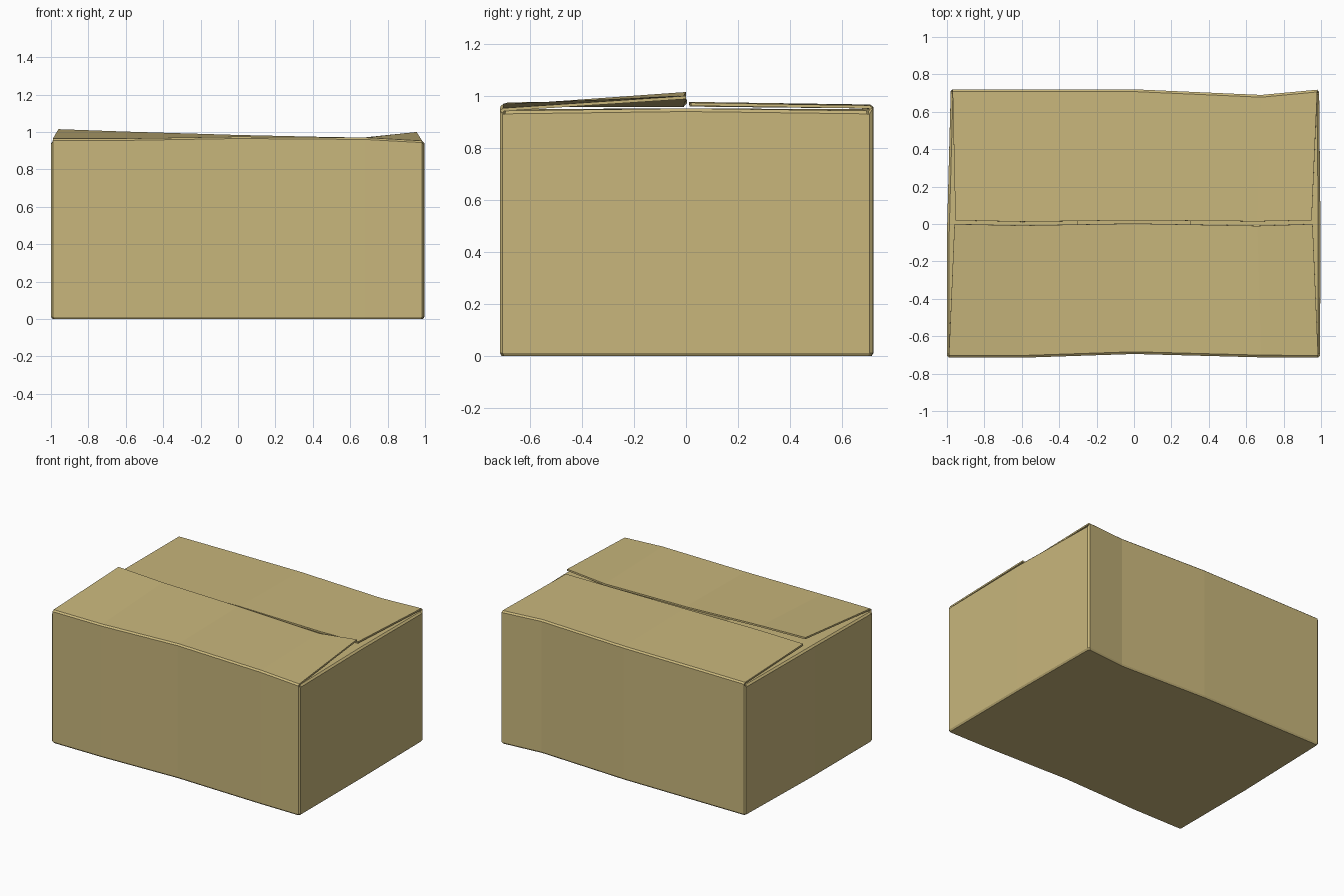
import bpy

if "Cube" in bpy.data.objects:
    bpy.data.objects.remove(bpy.data.objects["Cube"])

card = bpy.data.materials.new("cardboard")
card.diffuse_color = (0.58, 0.47, 0.20, 1)
card.use_nodes = True
card.node_tree.nodes["Principled BSDF"].inputs["Base Color"].default_value = card.diffuse_color


def make_sheet(name, rows, closed=False, thickness=0.014):
    """Skin rows of points (counter-clockwise round the box) and thicken inward."""
    n = len(rows[0])
    verts = [p for row in rows for p in row]
    faces = []
    for r in range(len(rows) - 1):
        for i in range(n if closed else n - 1):
            j = (i + 1) % n
            faces.append((r * n + i, r * n + j, (r + 1) * n + j, (r + 1) * n + i))
    if closed:
        faces.append(tuple(reversed(range(n))))
    mesh = bpy.data.meshes.new(name)
    mesh.from_pydata(verts, [], faces)
    mesh.materials.append(card)
    obj = bpy.data.objects.new(name, mesh)
    bpy.context.collection.objects.link(obj)
    mod = obj.modifiers.new("board_thickness", 'SOLIDIFY')
    mod.thickness = thickness
    mod.offset = -1
    return obj


# Slightly dented rim of each wall, counter-clockwise
front = [(-0.99, -0.715, 0.955), (-0.6, -0.715, 0.955), (0, -0.695, 0.965),
         (0.68, -0.713, 0.96), (0.985, -0.715, 0.943)]
right = [(0.995, -0.705, 0.931), (0.997, 0, 0.94), (0.99, 0.705, 0.931)]
back = [(0.98, 0.718, 0.953), (0.68, 0.69, 0.957), (0, 0.72, 0.957),
        (-0.6, 0.72, 0.955), (-0.97, 0.72, 0.953)]
left = [(-0.98, 0.71, 0.931), (-1, -0.05, 0.94), (-1, -0.705, 0.931)]

# Box body: chamfered floor edge and four walls, open on top
rim = front + right + back + left
base = [(x * 0.992, y * 0.99, 0) for x, y, z in rim]
low = [(x, y, 0.012) for x, y, z in rim]
make_sheet("box_body", [base, low, rim], closed=True)


def make_flap(name, hinge, free, rise):
    """Flap folded over its hinge line and reaching inward to the free edge."""
    fold = [(x + 0.012 * (f[0] - x) / max(abs(f[0] - x), abs(f[1] - y)),
             y + 0.012 * (f[1] - y) / max(abs(f[0] - x), abs(f[1] - y)),
             z + rise) for (x, y, z), f in zip(hinge, free)]
    make_sheet(name, [hinge, fold, free], thickness=0.012)


# Long outer flaps, meeting along the middle
make_flap("front_flap", front,
          [(-0.96, 0, 1.015), (-0.6, -0.008, 1.002), (0, 0.003, 0.984),
           (0.66, -0.01, 0.969), (0.955, 0, 1.0)], 0.01)
make_flap("back_flap", back,
          [(0.95, 0.02, 0.974), (0.66, 0.014, 0.971), (0, 0.02, 0.977),
           (-0.6, 0.012, 0.977), (-0.955, 0.02, 0.976)], 0.01)

# Short inner flaps tucked beneath the outer pair
for name, hinge, s in (("right_inner_flap", right, 1), ("left_inner_flap", left, -1)):
    make_flap(name, [(x, y * 0.985, z) for x, y, z in hinge],
              [(0.3 * s, y * 0.97, 0.949) for x, y, z in hinge], 0.012)
